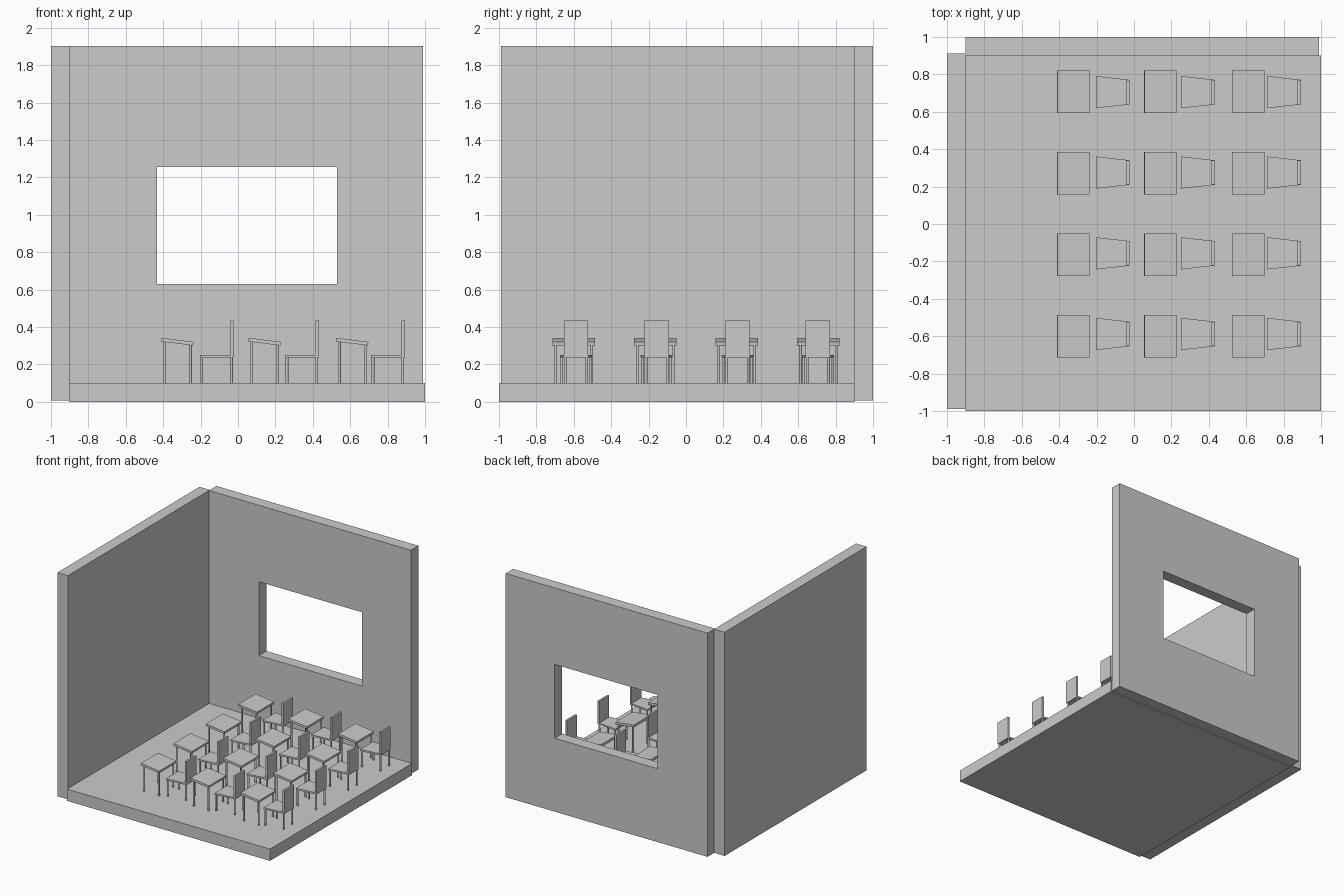
import bpy, bmesh
from mathutils import Matrix

if "Cube" in bpy.data.objects:
    bpy.data.objects.remove(bpy.data.objects["Cube"])


def finish(name, bm):
    bmesh.ops.recalc_face_normals(bm, faces=bm.faces)
    me = bpy.data.meshes.new(name)
    bm.to_mesh(me)
    bm.free()
    ob = bpy.data.objects.new(name, me)
    bpy.context.collection.objects.link(ob)
    return ob


def prism(bm, pts, offset):
    """Extrude a closed planar outline by an offset vector."""
    face = bm.faces.new([bm.verts.new(p) for p in pts])
    ext = bmesh.ops.extrude_face_region(bm, geom=[face])
    bmesh.ops.translate(bm, vec=offset,
                        verts=[v for v in ext["geom"] if isinstance(v, bmesh.types.BMVert)])


def box(bm, x0, x1, y0, y1, z0, z1):
    prism(bm, [(x0, y0, z0), (x1, y0, z0), (x1, y1, z0), (x0, y1, z0)], (0, 0, z1 - z0))


def leg(bm, x, y, z0, z1, r=0.007):
    bmesh.ops.create_cone(bm, cap_ends=True, segments=12, radius1=r, radius2=r, depth=z1 - z0,
                          matrix=Matrix.Translation((x, y, (z0 + z1) / 2)))


def box_object(name, *dims):
    bm = bmesh.new()
    box(bm, *dims)
    return finish(name, bm)


# Room shell
box_object("floor", -0.9, 1.0, -1.0, 0.9, 0.0, 0.1)
box_object("left_wall", -1.0, -0.902, -0.988, 0.912, 0.008, 1.903)
back = box_object("back_wall", -0.902, 0.99, 0.9, 1.0, 0.008, 1.903)

# Window opening
cutter = box_object("window_cutter", -0.432, 0.53, 0.8, 1.1, 0.63, 1.255)
cutter.hide_render = True
cutter.hide_viewport = False
mod = back.modifiers.new("window", 'BOOLEAN')
mod.operation = 'DIFFERENCE'
mod.solver = 'EXACT'
mod.object = cutter
bpy.context.view_layer.objects.active = back
bpy.ops.object.modifier_apply(modifier=mod.name)
bpy.data.objects.remove(cutter)

FLOOR = 0.1

# Desk: sloping top on four legs
bm = bmesh.new()
prism(bm, [(0, -0.114, 0.322), (0.172, -0.114, 0.301), (0.174, -0.114, 0.32), (0.002, -0.114, 0.342)],
      (0, 0.228, 0))
for s in (-1, 1):
    leg(bm, 0.02, s * 0.096, FLOOR, 0.323)
    leg(bm, 0.158, s * 0.096, FLOOR, 0.307)
desk = finish("desk", bm)

# Chair: tapered seat, upright back, four legs
bm = bmesh.new()
prism(bm, [(0, -0.086, 0.236), (0.178, -0.066, 0.236), (0.178, 0.066, 0.236), (0, 0.086, 0.236)],
      (0, 0, 0.014))
box(bm, 0.163, 0.180, -0.065, 0.065, 0.236, 0.434)
for s in (-1, 1):
    leg(bm, 0.010, s * 0.076, FLOOR, 0.24)
    leg(bm, 0.169, s * 0.057, FLOOR, 0.24)
chair = finish("chair", bm)


# Grid of three columns by four rows
def repeat(src, xs, ys):
    for x in xs:
        for y in ys:
            ob = src.copy()
            bpy.context.collection.objects.link(ob)
            ob.location = (x, y, 0)
    bpy.data.objects.remove(src)


repeat(desk, (-0.412, 0.054, 0.523), (0.708, 0.272, -0.164, -0.60))
repeat(chair, (-0.204, 0.252, 0.712), (0.705, 0.275, -0.157, -0.588))
